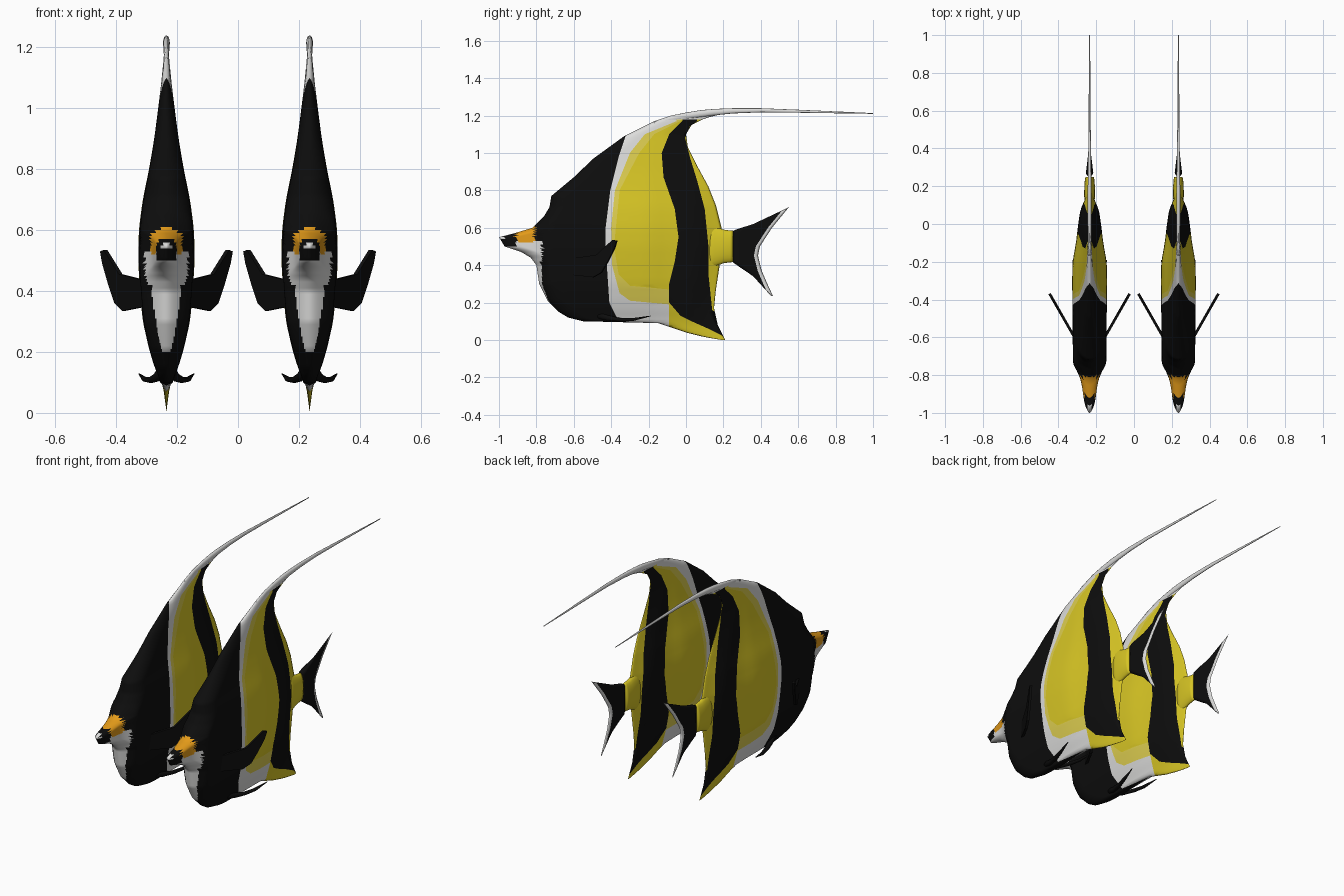
import bpy, bmesh, math

if "Cube" in bpy.data.objects:
    bpy.data.objects.remove(bpy.data.objects["Cube"])

SPACING = 0.235  # each fish sits this far from x = 0


def material(name, rgb):
    m = bpy.data.materials.new(name)
    m.diffuse_color = (*rgb, 1)
    m.use_nodes = True
    m.node_tree.nodes["Principled BSDF"].inputs["Base Color"].default_value = m.diffuse_color
    return m


MATS = [material("black", (0.004, 0.004, 0.004)),
        material("white", (0.72, 0.72, 0.71)),
        material("yellow", (0.68, 0.56, 0.018)),
        material("pale_yellow", (0.72, 0.61, 0.08)),
        material("orange", (0.78, 0.33, 0.01))]
BLACK, WHITE, YELLOW, PALE, ORANGE = range(5)


def look(table, v, blur=0.0):
    """Piecewise linear lookup, optionally averaged to round the kinks."""
    if blur:
        return sum(look(table, v + k * blur / 2) for k in range(-2, 3)) / 5
    if v <= table[0][0]:
        return table[0][1]
    for (a, p), (b, q) in zip(table, table[1:]):
        if v <= b:
            return p + (q - p) * (v - a) / (b - a)
    return table[-1][1]


def place(name, bm, smooth=True, solid=0):
    """Put one copy of a part on each fish."""
    bmesh.ops.recalc_face_normals(bm, faces=bm.faces)
    me = bpy.data.meshes.new(name)
    bm.to_mesh(me)
    bm.free()
    for m in MATS:
        me.materials.append(m)
    if smooth:
        me.shade_smooth()
    for side, s in (("left", -1), ("right", 1)):
        ob = bpy.data.objects.new(f"{side}_fish_{name}", me)
        ob.location.x = s * SPACING
        bpy.context.collection.objects.link(ob)
        if solid:
            mod = ob.modifiers.new("thickness", "SOLIDIFY")
            mod.thickness, mod.offset = solid, 0


def sheet(name, zs, breaks, counts, width, colour):
    """Two-sided skin of z rows; columns follow the stripe borders in breaks."""
    bm = bmesh.new()
    for s in (-1, 1):
        rows, segs = [], []
        for z in zs:
            front, rear = look(breaks[0], z), look(breaks[-1], z)
            edges = [front]
            for b in breaks[1:]:
                edges.append(max(edges[-1], min(look(b, z), rear)))
            ys, segs = [front], []
            for i, n in enumerate(counts):
                for k in range(1, n + 1):
                    t = (k / n) ** (2 if i == 0 else 1)
                    ys.append(edges[i] + (edges[i + 1] - edges[i]) * t)
                    segs.append(i)
            rows.append([bm.verts.new((s * width(y, z, y - front, rear - y), y, z)) for y in ys])
        for r0, r1 in zip(rows, rows[1:]):
            for j, seg in enumerate(segs):
                f = bm.faces.new((r0[j], r0[j + 1], r1[j + 1], r1[j]))
                c = f.calc_center_median()
                f.material_index = colour(seg, c.y, c.z, c.y - look(breaks[0], c.z))
    bmesh.ops.remove_doubles(bm, verts=bm.verts, dist=1e-5)
    place(name, bm)


def tube(name, stations, colour, n=16):
    """Loft of ellipses (x, y, z, half width, half height) along y."""
    bm = bmesh.new()
    rings = [[bm.verts.new((x + rx * math.cos(a), y, z + rz * math.sin(a)))
              for a in (2 * math.pi * k / n for k in range(n))]
             for x, y, z, rx, rz in stations]
    for a, b in zip(rings, rings[1:]):
        for k in range(n):
            bm.faces.new((a[k], a[(k + 1) % n], b[(k + 1) % n], b[k]))
    bm.faces.new(rings[0])
    bm.faces.new(rings[-1])
    for f in bm.faces:
        f.material_index = colour
    place(name, bm)


# Body outline and stripe borders, as (z, y)
front = [(0, .19), (.015, .1), (.04, 0), (.09, -.15), (.1, -.55), (.12, -.63), (.15, -.68),
         (.21, -.74), (.3, -.785), (.4, -.8), (.44, -.83), (.47, -.88), (.5, -.97), (.55, -1),
         (.57, -.92), (.6, -.82), (.66, -.76), (.71, -.73), (.77, -.72), (.87, -.6),
         (.97, -.495), (1.09, -.33), (1.17, -.17), (1.2, -.08), (1.215, 0)]
white_from = [(.1, -.36), (.2, -.41), (.35, -.42), (.5, -.43), (.6, -.43), (.8, -.405), (.98, -.36), (1.1, -.32)]
pale_from = [(.19, -.09), (.21, -.3), (.25, -.355), (.4, -.395), (.6, -.4), (.8, -.38),
             (1, -.3), (1.1, -.22), (1.17, -.05)]
yellow_from = [(.27, -.09), (.29, -.3), (.35, -.36), (.5, -.385), (.8, -.355), (1, -.25), (1.1, -.17), (1.17, -.03)]
black_from = [(0, .21), (.02, .2), (.06, .12), (.1, .03), (.13, -.03), (.2, -.09), (.3, -.09), (.42, -.06),
              (.55, -.04), (.7, -.06), (.87, -.12), (1, -.13), (1.1, -.09), (1.17, -.02)]
rear_yellow_from = [(.13, .25), (.16, .14), (.35, .12), (.5, .12), (.7, .1), (.85, .06),
                    (.98, .02), (1.08, -.005), (1.14, .02), (1.17, .06)]
rear = [(0, .21), (.08, .17), (.17, .15), (.27, .16), (.4, .18), (.5, .195), (.6, .19), (.72, .16),
        (.82, .12), (.93, .06), (1.03, .01), (1.1, 0), (1.15, .03), (1.185, .1), (1.21, .2)]
# Half width by height and by length
width_z = [(0, .004), (.05, .01), (.1, .018), (.13, .032), (.2, .055), (.3, .078), (.4, .087), (.5, .093),
           (.6, .091), (.7, .078), (.8, .057), (.9, .04), (1, .027), (1.1, .015), (1.2, .01)]
width_y = [(-1, .02), (-.97, .027), (-.9, .034), (-.83, .045), (-.8, .055), (-.74, .088), (-.5, .09),
           (-.3, .092), (-.2, .09), (-.1, .072), (0, .06), (.1, .045), (.2, .025), (.25, .018)]


def body_width(y, z, df, dr):
    u = min(1, max(0, df) / .09)
    tail_off = min(1, max(0, dr) / .12) ** .7
    return look(width_z, z, .03) * look(width_y, y, .015) / .092 * math.sqrt(u * (2 - u)) * tail_off


def body_colour(seg, y, z, d):
    if seg:
        return WHITE if z > 1.18 else (BLACK, WHITE, PALE, YELLOW, BLACK, YELLOW)[seg]
    if y < -.97:                                           # lips
        return WHITE if z > .535 else BLACK
    if -.91 < y < -.81 and z > .515 + max(0, abs(y + .86) - .03) * 1.2:
        return ORANGE                                      # saddle on the snout
    if y < -.91 and z > .5:
        return BLACK
    if (y < -.77 and .42 < z < .53) or (.2 < z < .45 and d < (z - .18) * .13):
        return WHITE                                       # chin and chest
    return BLACK


sheet("body", [i * .01 for i in range(122)],
      [front, white_from, pale_from, yellow_from, black_from, rear_yellow_from, rear],
      [40, 4, 3, 8, 6, 6], body_width, body_colour)

# Tail fin with a white trailing edge
tail_front = [(.235, .455), (.34, .36), (.415, .25), (.585, .25), (.62, .36), (.7, .53), (.71, .549)]
tail_rear = [(.235, .465), (.3, .435), (.37, .405), (.45, .385), (.5, .395), (.6, .46), (.71, .55)]
tail_white = [(z, y - .022) for z, y in tail_rear]
sheet("tail_fin", [.235 + .475 * i / 48 for i in range(49)], [tail_front, tail_white, tail_rear], [8, 2],
      lambda y, z, df, dr: max(.004, .022 - .12 * (y - .25)) * min(1, max(0, min(df, dr)) / .02) ** .5,
      lambda seg, y, z, d: (BLACK, WHITE)[seg])

# Tail root
tube("tail_root", [(0, .1, .5, .024, .12), (0, .15, .5, .029, .11), (0, .2, .5, .028, .09),
                   (0, .235, .5, .025, .085), (0, .25, .5, .022, .084)], YELLOW, 24)

# Long dorsal streamer
tube("dorsal_streamer", [(0, -.17, 1.155, .006, .012), (0, -.08, 1.183, .009, .016), (0, 0, 1.198, .01, .018),
                         (0, .08, 1.21, .011, .019), (0, .15, 1.218, .011, .017), (0, .25, 1.225, .009, .014),
                         (0, .4, 1.228, .007, .011), (0, .6, 1.223, .005, .008), (0, .8, 1.217, .004, .005),
                         (0, 1, 1.211, .002, .002)], WHITE, 12)

# Paired fins
pectoral = [(.05, .44), (.09, .44), (.15, .455), (.175, .495), (.2, .535), (.212, .53),
            (.205, .49), (.185, .42), (.165, .36), (.14, .335), (.09, .345), (.05, .35)]
for side, s in (("left", -1), ("right", 1)):
    bm = bmesh.new()
    bm.faces.new([bm.verts.new((s * x, -.6 + (x - .08) * 1.75, z)) for x, z in pectoral])
    place(side + "_pectoral_fin", bm, False, .014)
    tube(side + "_pelvic_fin", [(s * .012, -.5, .145, .012, .025), (s * .03, -.42, .118, .014, .015),
                                (s * .05, -.35, .108, .014, .01), (s * .07, -.28, .11, .011, .008),
                                (s * .09, -.19, .128, .002, .002)], BLACK, 10)
